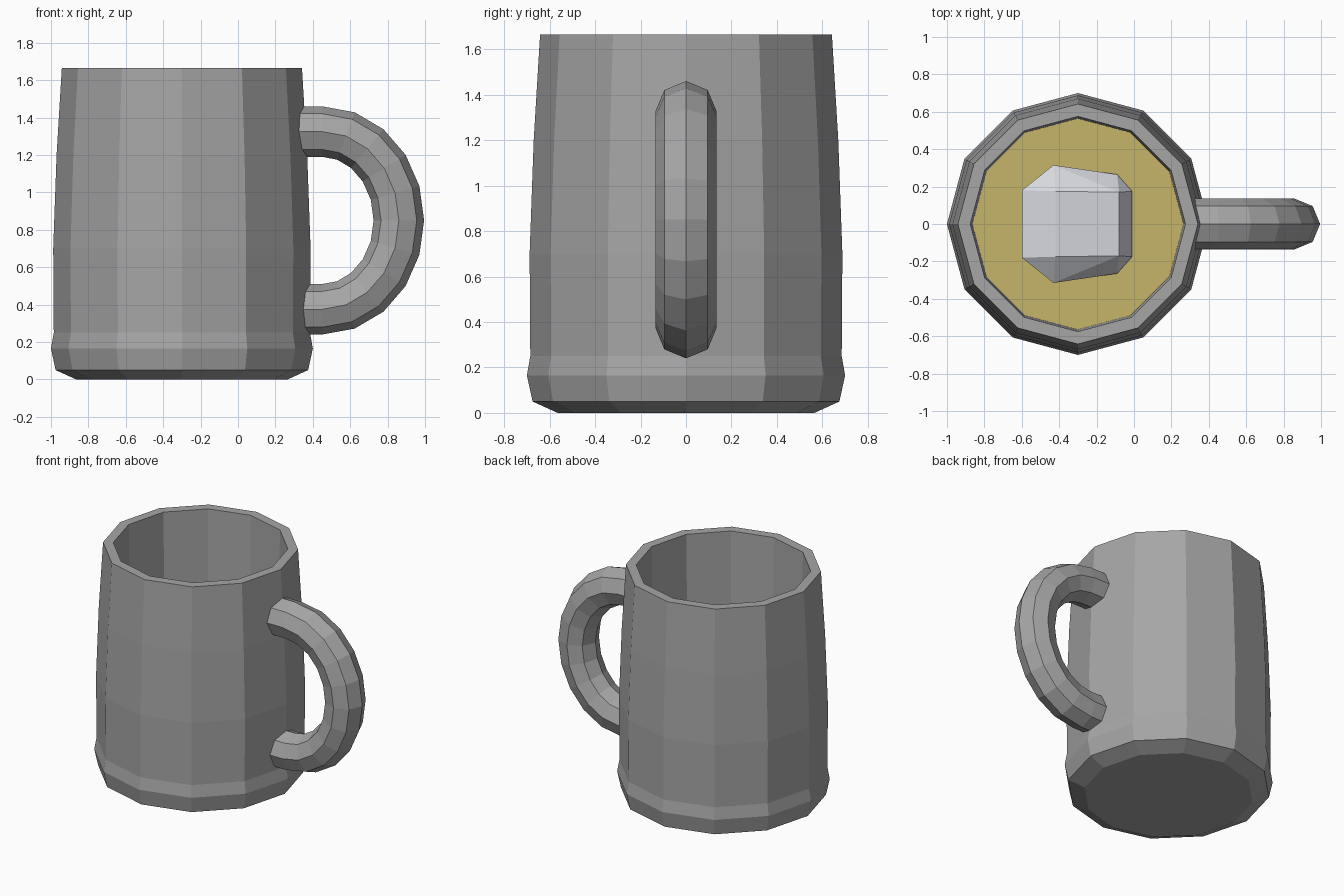
import bpy, bmesh, math
from mathutils import Vector

cube = bpy.data.objects.get("Cube")
if cube:
    bpy.data.objects.remove(cube)

SIDES = 12
CENTRE_X = -0.3


def material(name, rgb):
    mat = bpy.data.materials.new(name)
    mat.use_nodes = True
    mat.diffuse_color = (*rgb, 1)
    mat.node_tree.nodes["Principled BSDF"].inputs["Base Color"].default_value = (*rgb, 1)
    return mat


def finish(name, bm, mat):
    bmesh.ops.recalc_face_normals(bm, faces=bm.faces)
    mesh = bpy.data.meshes.new(name)
    bm.to_mesh(mesh)
    bm.free()
    mesh.materials.append(mat)
    obj = bpy.data.objects.new(name, mesh)
    bpy.context.collection.objects.link(obj)
    return obj


def skin_rings(rings):
    """Join point rings with quads and cap both ends."""
    bm = bmesh.new()
    loops = [[bm.verts.new(p) for p in ring] for ring in rings]
    for a, b in zip(loops, loops[1:]):
        n = len(a)
        for i in range(n):
            j = (i + 1) % n
            bm.faces.new((a[i], a[j], b[j], b[i]))
    bm.faces.new(loops[0])
    bm.faces.new(loops[-1])
    return bm


def level_ring(r, z):
    return [(CENTRE_X + r * math.cos(math.tau * i / SIDES),
             r * math.sin(math.tau * i / SIDES), z) for i in range(SIDES)]


pewter = material("grey metal", (0.38, 0.38, 0.38))
amber = material("amber drink", (0.56, 0.46, 0.14))
frost = material("pale ice", (0.68, 0.69, 0.74))

# Mug wall: outside upwards, over the rim, down to the inner floor
profile = [(0.565, 0), (0.675, 0.05), (0.70, 0.165), (0.685, 0.25),
           (0.688, 0.7), (0.67, 1.2), (0.642, 1.665),
           (0.575, 1.665), (0.563, 0.9), (0.55, 0.1)]
finish("mug_body", skin_rings([level_ring(r, z) for r, z in profile]), pewter)

# Drink surface
finish("drink", skin_rings([level_ring(0.563, 0.94), level_ring(0.564, 0.95)]), amber)

# Handle: octagonal tube along a half ellipse with short straight ends
HX, HZ, RX, RZ, TUBE = 0.45, 0.85, 0.41, 0.475, 0.135
path = [(Vector((0.3, 0, HZ + RZ)), Vector((0, 0, 1)))]
for k in range(11):
    a = math.radians(90 - 18 * k)
    normal = Vector((math.cos(a) / RX, 0, math.sin(a) / RZ)).normalized()
    path.append((Vector((HX + RX * math.cos(a), 0, HZ + RZ * math.sin(a))), normal))
path.append((Vector((0.3, 0, HZ - RZ)), Vector((0, 0, -1))))
rings = []
for point, normal in path:
    rings.append([point + normal * TUBE * math.cos(math.tau * i / 8)
                  + Vector((0, TUBE * math.sin(math.tau * i / 8), 0)) for i in range(8)])
finish("handle", skin_rings(rings), pewter)

# Ice cube: tilted, chamfered block mirrored front to back
half = [(-0.42, 0.175, 1.12), (-0.08, 0.17, 1.08), (-0.60, 0.18, 1.06),
        (-0.01, 0.175, 0.97), (-0.43, 0.315, 1.02), (-0.09, 0.265, 0.97),
        (-0.55, 0.17, 0.75), (-0.40, 0.29, 0.72), (-0.12, 0.25, 0.70), (-0.05, 0.16, 0.72)]
bm = bmesh.new()
for x, y, z in half:
    for side in (1, -1):
        bm.verts.new((x, y * side, z))
hull = bmesh.ops.convex_hull(bm, input=bm.verts)
bmesh.ops.delete(bm, geom=[v for v in bm.verts if not v.link_faces], context='VERTS')
bmesh.ops.dissolve_limit(bm, angle_limit=math.radians(3), verts=bm.verts, edges=bm.edges)
finish("ice_cube", bm, frost)
